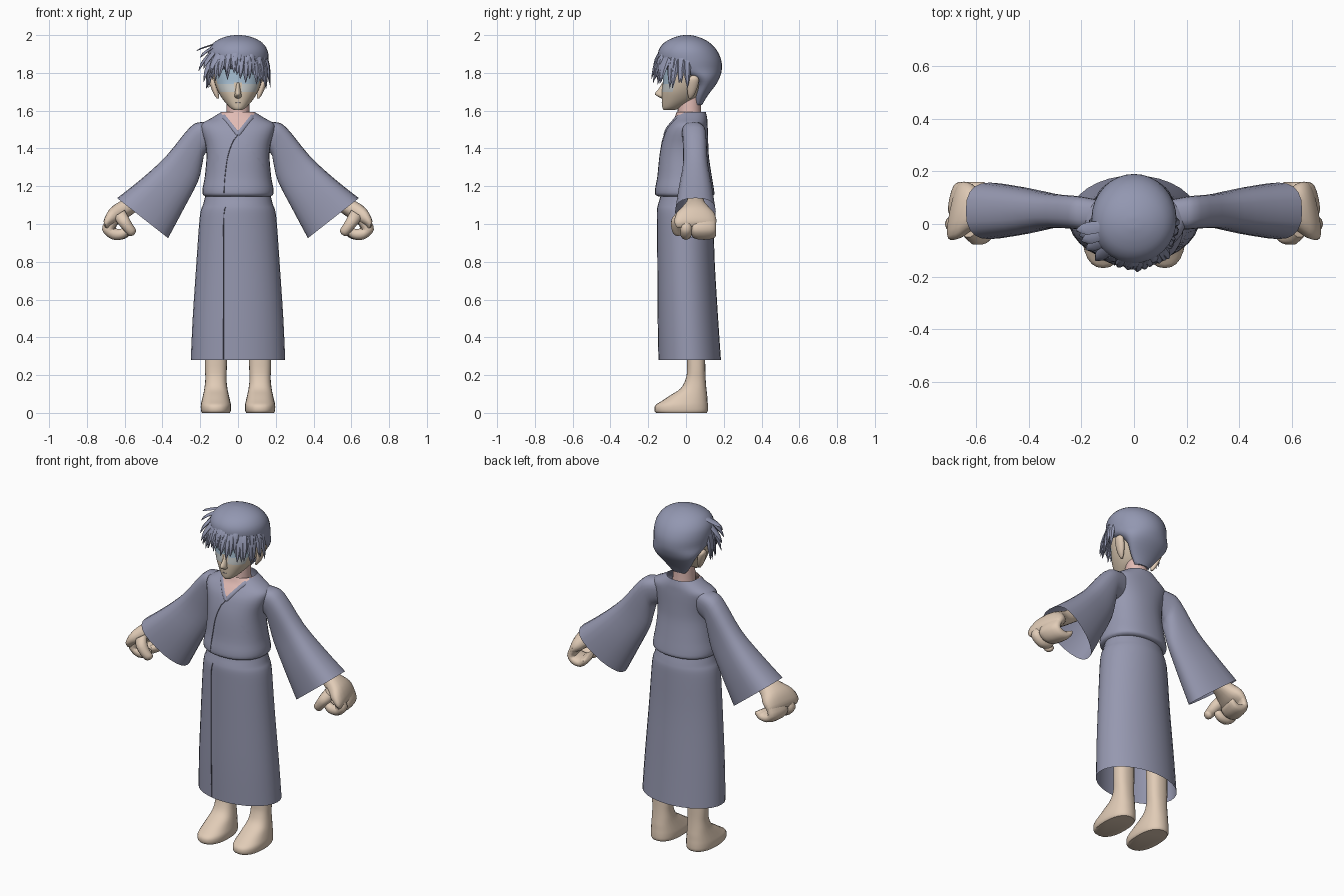
import bpy, bmesh, math, random
from mathutils import Vector

if "Cube" in bpy.data.objects:
    bpy.data.objects.remove(bpy.data.objects["Cube"])

random.seed(4)


def material(name, rgb):
    m = bpy.data.materials.new(name)
    m.diffuse_color = (*rgb, 1)
    m.use_nodes = True
    m.node_tree.nodes["Principled BSDF"].inputs["Base Color"].default_value = m.diffuse_color
    return m


FABRIC = material("robe_fabric", (0.305, 0.315, 0.435))
HAIR = material("hair_slate", (0.29, 0.31, 0.44))
SKIN = material("skin", (0.75, 0.60, 0.47))
FACE = material("face_tan", (0.68, 0.56, 0.43))
PINK = material("neck_pink", (0.76, 0.50, 0.46))
BLUE = material("eye_blue", (0.40, 0.54, 0.67))
PALE = material("eye_pale", (0.57, 0.60, 0.60))
DARK = material("seam_dark", (0.16, 0.16, 0.23))


def level(z, y0, y1, rx, cx=0):
    """Horizontal ring: height, front, back, half width."""
    return (Vector((cx, (y0 + y1) / 2, z)), Vector((rx, 0, 0)), Vector((0, (y1 - y0) / 2, 0)))


def spline(rings, sub):
    """Smoothly resample rings between the given ones."""
    out = []
    for i in range(len(rings) - 1):
        a, b, c, d = (rings[max(i - 1, 0)], rings[i], rings[i + 1], rings[min(i + 2, len(rings) - 1)])
        for s in range(sub):
            t = s / sub
            out.append(tuple(0.5 * (2 * q + (r - p) * t + (2 * p - 5 * q + 4 * r - w) * t * t
                                    + (3 * q - p - 3 * r + w) * t ** 3)
                             for p, q, r, w in zip(a, b, c, d)))
    return out + [rings[-1]]


def loft(name, rings, mats, n=24, p=1.0, sub=3, caps=(True, True), rule=None, cut=None, angle=50, taper=0):
    rings = spline(rings, sub)
    bm = bmesh.new()
    loops = []
    for c, u, v in rings:
        loop = []
        for i in range(n):
            a = 2 * math.pi * i / n
            x, y = math.cos(a), math.sin(a)
            w = 1 - taper * (1 - x) / 2
            loop.append(bm.verts.new(c + u * math.copysign(abs(x) ** p, x) + v * w * math.copysign(abs(y) ** p, y)))
        loops.append(loop)
    for lo, hi in zip(loops, loops[1:]):
        for i in range(n):
            j = (i + 1) % n
            bm.faces.new((lo[i], lo[j], hi[j], hi[i]))
    for cap, loop in zip(caps, (loops[0], loops[-1])):
        if cap:
            bm.faces.new(loop)
    bmesh.ops.recalc_face_normals(bm, faces=bm.faces[:])
    if cut:
        cut(bm)
    return finish(name, bm, mats, rule, angle)


def finish(name, bm, mats, rule=None, angle=50):
    bm.normal_update()
    for f in bm.faces:
        f.smooth = True
        if rule:
            f.material_index = rule(f.calc_center_median(), f.normal)
    me = bpy.data.meshes.new(name)
    bm.to_mesh(me)
    bm.free()
    for m in mats:
        me.materials.append(m)
    me.set_sharp_from_angle(angle=math.radians(angle))
    ob = bpy.data.objects.new(name, me)
    bpy.context.collection.objects.link(ob)
    return ob


def tube(name, path, radii, mats, flat=None, n=10, sub=3):
    """Tube along a path; 'flat' replaces the depth radius for flat bands."""
    pts = [Vector(q) for q in path]
    rings = []
    for i, q in enumerate(pts):
        t = pts[min(i + 1, len(pts) - 1)] - pts[max(i - 1, 0)]
        u = t.cross(Vector((0, 1, 0))).normalized()
        rings.append((q, u * radii[i], Vector((0, flat or radii[i], 0))))
    return loft(name, rings, mats, n=n, sub=sub)


def front_y(rings, x, z, p):
    """Depth of a lofted front surface at x, z."""
    c, u, v = min(spline(rings, 12), key=lambda r: abs(r[0].z - z))
    k = 2 / p
    return c.y - v.y * max(0, 1 - min(1, abs(x) / u.x) ** k) ** (1 / k)


# Robe skirt, open at the hem
skirt = [level(*r) for r in (
    (.28, -.146, .185, .25), (.5, -.15, .17, .24), (.8, -.152, .152, .22), (1.0, -.154, .147, .206),
    (1.07, -.154, .145, .197), (1.10, -.149, .14, .186), (1.13, -.14, .132, .178), (1.17, -.13, .12, .168))]
loft("robe_skirt", skirt, [FABRIC], n=32, p=1.0, caps=(False, True))

# Robe bodice with a V neck cut into the front
bodice = [level(*r) for r in (
    (1.145, -.145, .135, .170), (1.157, -.163, .15, .186), (1.19, -.163, .147, .187),
    (1.25, -.152, .137, .176), (1.35, -.142, .122, .167), (1.42, -.13, .118, .172),
    (1.49, -.108, .116, .192), (1.53, -.083, .114, .192), (1.56, -.062, .112, .142), (1.592, -.05, .105, .09))]


def cut_v(bm):
    for s in (1, -1):
        faces = [f for f in bm.faces if f.calc_center_median().y < .02]
        edges = {e for f in faces for e in f.edges}
        verts = {v for f in faces for v in f.verts}
        bmesh.ops.bisect_plane(bm, geom=faces + list(edges) + list(verts), dist=1e-5,
                               plane_co=(0, 0, 1.475), plane_no=Vector((s, 0, -.8)).normalized())


loft("robe_bodice", bodice, [FABRIC, PINK], n=32, p=.9, caps=(True, False), cut=cut_v,
     rule=lambda c, nrm: int(c.y < .02 and abs(c.x) < .8 * (c.z - 1.475)))


# Bands and seams laid on the robe front
def band(name, rings, xz, p, width, mat, thick=.005):
    path = [(x, front_y(rings, x, z, p) - .0005, z) for x, z in xz]
    tube(name, path, [width] * len(path), [mat], flat=thick, n=8, sub=2)


for s, side in ((1, "left"), (-1, "right")):
    band("collar_" + side, bodice, [(s * x, 1.475 + x / .8) for x in (0, .02, .04, .06, .075, .09)],
         .9, .011, FABRIC)
band("bodice_seam", bodice, [(0, 1.472), (-.025, 1.44), (-.045, 1.39), (-.058, 1.34), (-.066, 1.28),
                             (-.072, 1.22), (-.074, 1.165)], .9, .0018, DARK, .0025)
band("skirt_seam", skirt, [(-.066, 1.09), (-.075, 1.05), (-.077, .9), (-.077, .7), (-.077, .5), (-.077, .285)],
     1.0, .0018, DARK, .0025)

# Neck
loft("neck", [level(1.5, -.05, .09, .07), level(1.58, -.045, .08, .062), level(1.69, -.04, .08, .06)], [PINK])

# Sleeves, hands and feet on both sides
SLEEVE = ((.08, 1.545, .10, 1.40, .035, .055), (.19, 1.54, .172, 1.375, .04, .074), (.255, 1.512, .188, 1.32, .045, .076),
          (.38, 1.36, .212, 1.225, .05, .080), (.51, 1.24, .29, 1.075, .05, .108), (.64, 1.137, .37, .925, .05, .13))
PALM = ((.38, 1.22, .02, .028, .035), (.53, 1.12, .024, .032, .045), (.60, 1.08, .026, .038, .07),
        (.645, 1.045, .03, .034, .105), (.677, 1.005, .024, .014, .11), (.68, .98, .012, .004, .095))
CURL = ((.66, 1.03, .022, .010), (.683, .975, .026, -.004), (.658, .948, .012, -.026),
        (.617, .946, -.006, -.026), (.595, .965, -.02, -.012), (.589, .975, -.008, -.004))
FOOT = ((.5, 0, .1, .06), (.25, .006, .102, .058), (.18, -.002, .104, .056), (.13, -.028, .108, .061),
        (.095, -.08, .112, .068), (.065, -.125, .114, .075), (.04, -.163, .116, .080),
        (.012, -.167, .116, .079), (0, -.158, .11, .073))
for s, side in ((1, "left"), (-1, "right")):
    loft("sleeve_" + side,
         [(Vector((s * (tx + bx) / 2, yc, (tz + bz) / 2)), Vector((s * (tx - bx) / 2, 0, (tz - bz) / 2)),
           Vector((0, yh, 0))) for tx, tz, bx, bz, yc, yh in SLEEVE],
         [FABRIC], n=24, p=.82, caps=(False, False), taper=.4)
    loft("hand_" + side, [(Vector((s * x, .05, z)), Vector((s * ux, 0, uz)), Vector((-s * .2 * w, w, 0)))
                          for x, z, ux, uz, w in PALM], [SKIN], n=20, p=.85)
    # Curled fingers as one block beside the index finger
    loft("fingers_" + side, [(Vector((s * (x - .006), .095, z)), Vector((s * ux, 0, uz)), Vector((-s * .013, .065, 0)))
                             for x, z, ux, uz in CURL], [SKIN], n=16, p=.8)
    tube("index_finger_" + side,
         [(s * x, .0, z) for x, z in ((.665, 1.02), (.688, .972), (.66, .948), (.617, .947), (.592, .965), (.586, .973))],
         [.033, .032, .03, .027, .022, .008], [SKIN])
    tube("thumb_" + side,
         [(s * .63, -.015, 1.055), (s * .608, -.045, 1.02), (s * .58, -.05, .98), (s * .558, -.043, .953), (s * .55, -.04, .945)],
         [.036, .033, .028, .024, .008], [SKIN])
    loft("foot_" + side, [level(z, a, b, r, s * .117) for z, a, b, r in FOOT], [SKIN], n=24, p=.85)
    # Ears
    loft("ear_" + side, [level(z, a, b, r, s * x) for z, a, b, r, x in (
        (1.665, .015, .03, .006, .106), (1.69, .008, .048, .014, .116), (1.735, .005, .065, .019, .129),
        (1.77, .012, .068, .018, .138), (1.785, .03, .05, .006, .14))], [SKIN], n=14)


# Head with the coloured eye zone
def face_rule(c, nrm):
    if nrm.y > -.45 or abs(c.x) > .116 or c.z < 1.702 or (abs(c.x) < .02 and c.z < 1.745):
        return 0
    return 2 if c.z < 1.738 else 1


loft("head", [level(*r) for r in (
    (1.603, -.118, -.06, .022), (1.618, -.125, -.02, .044), (1.655, -.128, .05, .077), (1.70, -.128, .09, .105),
    (1.75, -.123, .12, .124), (1.80, -.124, .14, .132), (1.87, -.122, .15, .13), (1.94, -.07, .09, .09))],
    [FACE, BLUE, PALE], n=40, p=.95, sub=5, rule=face_rule)

# Nose
loft("nose", [level(1.664, -.128, -.10, .012), level(1.676, -.152, -.10, .019), level(1.69, -.166, -.10, .017),
              level(1.715, -.146, -.10, .013), level(1.75, -.125, -.10, .008)], [FACE], n=14, p=1.15, angle=120)

# Mouth
tube("mouth", [(-.012, -.126, 1.643), (0, -.128, 1.642), (.012, -.126, 1.643)], [.0015] * 3, [DARK], flat=.002, n=6)

# Hair cap, tapering to the nape
loft("hair_cap", [level(*r) for r in (
    (1.63, .045, .085, .045), (1.68, .045, .115, .085), (1.74, .045, .16, .125), (1.78, -.01, .18, .146),
    (1.82, -.125, .19, .157), (1.87, -.147, .186, .162), (1.92, -.145, .163, .156), (1.96, -.115, .125, .128),
    (1.985, -.07, .08, .085), (1.997, -.03, .04, .04), (2.0, -.01, .02, .012))], [HAIR], n=32)


# Fringe strands emerging from under the cap surface
def strand(name, a, tip_z, tip_r=.172, root_z=1.965, width=.022, drift=0.0):
    rings = []
    for t, r, w in ((0, .10, .3), (.4, .15, .9), (.72, .15 + (tip_r - .15) * .65, .75), (1, tip_r, .05)):
        b = a + drift * t
        out = Vector((math.sin(b), -math.cos(b), 0))
        rings.append((Vector((0, .008, root_z + (tip_z - root_z) * t)) + out * r,
                      Vector((math.cos(b), math.sin(b), 0)) * width * w, out * .013 * w))
    loft(name, rings, [HAIR], n=6, sub=2, angle=40)


for i in range(28):
    a = math.radians(-88 + 176 * i / 27)
    strand(f"fringe_{i + 1}", a, 1.79 - .055 * abs(math.sin(a)) + random.uniform(-.03, .025),
           tip_r=random.uniform(.168, .196 if abs(a) < 1 else .172), drift=random.uniform(-.12, .08))
# Stray strands on one side
for i, (deg, z, r) in enumerate(((-82, 1.915, .222), (-70, 1.88, .212), (-76, 1.81, .215),
                                 (-60, 1.82, .212), (-45, 1.80, .208), (-66, 1.75, .20))):
    strand(f"stray_strand_{i + 1}", math.radians(deg), z, tip_r=r, root_z=1.965, width=.026)
